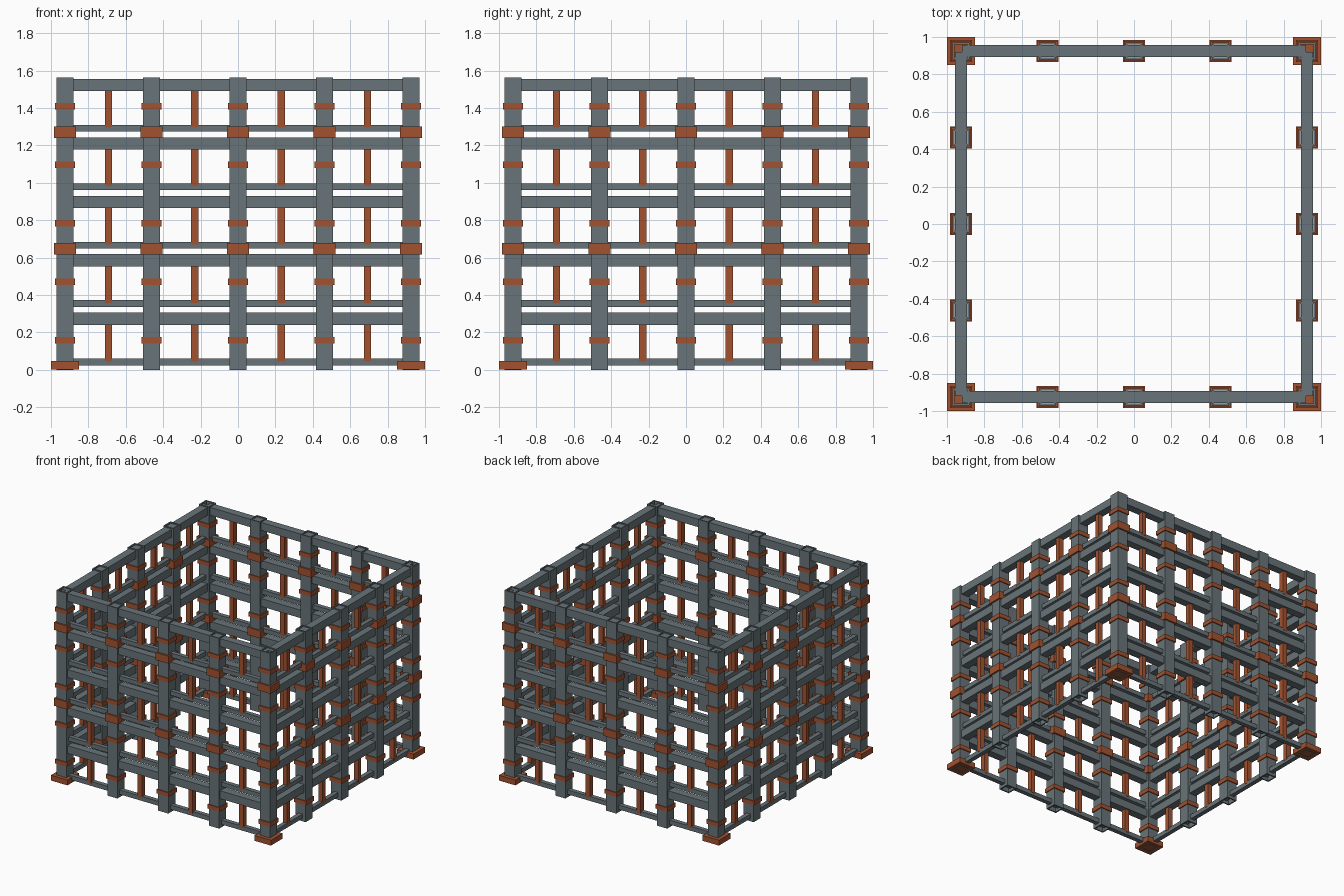
import bpy, bmesh, math
from mathutils import Matrix, Vector

if "Cube" in bpy.data.objects:
    bpy.data.objects.remove(bpy.data.objects["Cube"])

# Flat colours
def material(name, rgb):
    m = bpy.data.materials.new(name)
    m.diffuse_color = (*rgb, 1)
    m.use_nodes = True
    m.node_tree.nodes["Principled BSDF"].inputs["Base Color"].default_value = m.diffuse_color
    return m

STEEL = material("steel grey", (0.14, 0.175, 0.19))
RUST = material("rust orange", (0.36, 0.085, 0.03))

C = 0.925        # distance from the centre to each wall
STEP = 0.3125    # height of one tier


def box(bm, lo, hi, rot):
    """Axis aligned block between two corners, turned around the z axis."""
    lo, hi = Vector(lo), Vector(hi)
    mat = rot @ Matrix.Translation((lo + hi) / 2) @ Matrix.Diagonal((*(hi - lo), 1))
    bmesh.ops.create_cube(bm, size=1, matrix=mat)


def tube(bm, x, y, z0, z1, outer, inner, rot):
    """Square hollow section standing upright."""
    rings = []
    for h, z in ((outer, z0), (outer, z1), (inner, z1), (inner, z0)):
        rings.append([bm.verts.new(rot @ Vector((x + sx * h, y + sy * h, z)))
                      for sx, sy in ((-1, -1), (1, -1), (1, 1), (-1, 1))])
    for k in range(4):
        a, b = rings[k], rings[(k + 1) % 4]
        for i in range(4):
            j = (i + 1) % 4
            bm.faces.new((a[i], a[j], b[j], b[i]))


def part(name, mat, build):
    """Build one wall's worth of parts and repeat it on all four sides."""
    bm = bmesh.new()
    for side in range(4):
        build(bm, Matrix.Rotation(side * math.pi / 2, 4, 'Z'))
    bmesh.ops.recalc_face_normals(bm, faces=bm.faces)
    me = bpy.data.meshes.new(name)
    bm.to_mesh(me)
    bm.free()
    me.materials.append(mat)
    ob = bpy.data.objects.new(name, me)
    bpy.context.collection.objects.link(ob)


# Each wall owns its left corner and three inner posts
POSTS = [-C, -C / 2, 0, C / 2]
TIERS = range(5)


def posts(bm, rot):
    for x in POSTS:
        tube(bm, x, -C, 0, 1.563, 0.046, 0.036, rot)


def beams(bm, rot):
    for i in TIERS:
        top = 1.556 - i * STEP
        box(bm, (-0.92, -C - 0.033, top - 0.065), (0.92, -C + 0.031, top), rot)


def rails(bm, rot):
    for i in TIERS:
        top = 1.31 - i * STEP
        box(bm, (-0.92, -C - 0.018, top - 0.036), (0.92, -C + 0.018, top), rot)


def bars(bm, rot):
    for i in TIERS:
        for x in (-0.692, -0.231, 0.231, 0.692):
            box(bm, (x - 0.019, -C - 0.02, 1.295 - i * STEP),
                (x + 0.019, -C + 0.02, 1.5 - i * STEP), rot)


def narrow_clamps(bm, rot):
    for i in TIERS:
        for x in POSTS:
            z = 1.409 - i * STEP
            tube(bm, x, -C, z - 0.017, z + 0.017, 0.054, 0.045, rot)


def wide_clamps(bm, rot):
    for z in (1.27, 0.647):
        for x in POSTS:
            tube(bm, x, -C, z - 0.031, z + 0.031, 0.059, 0.045, rot)


def feet(bm, rot):
    box(bm, (-C - 0.075, -C - 0.075, 0.003), (-C + 0.075, -C + 0.075, 0.047), rot)


part("posts", STEEL, posts)
part("main_beams", STEEL, beams)
part("thin_rails", STEEL, rails)
part("upright_bars", RUST, bars)
part("narrow_clamps", RUST, narrow_clamps)
part("wide_clamps", RUST, wide_clamps)
part("corner_feet", RUST, feet)
